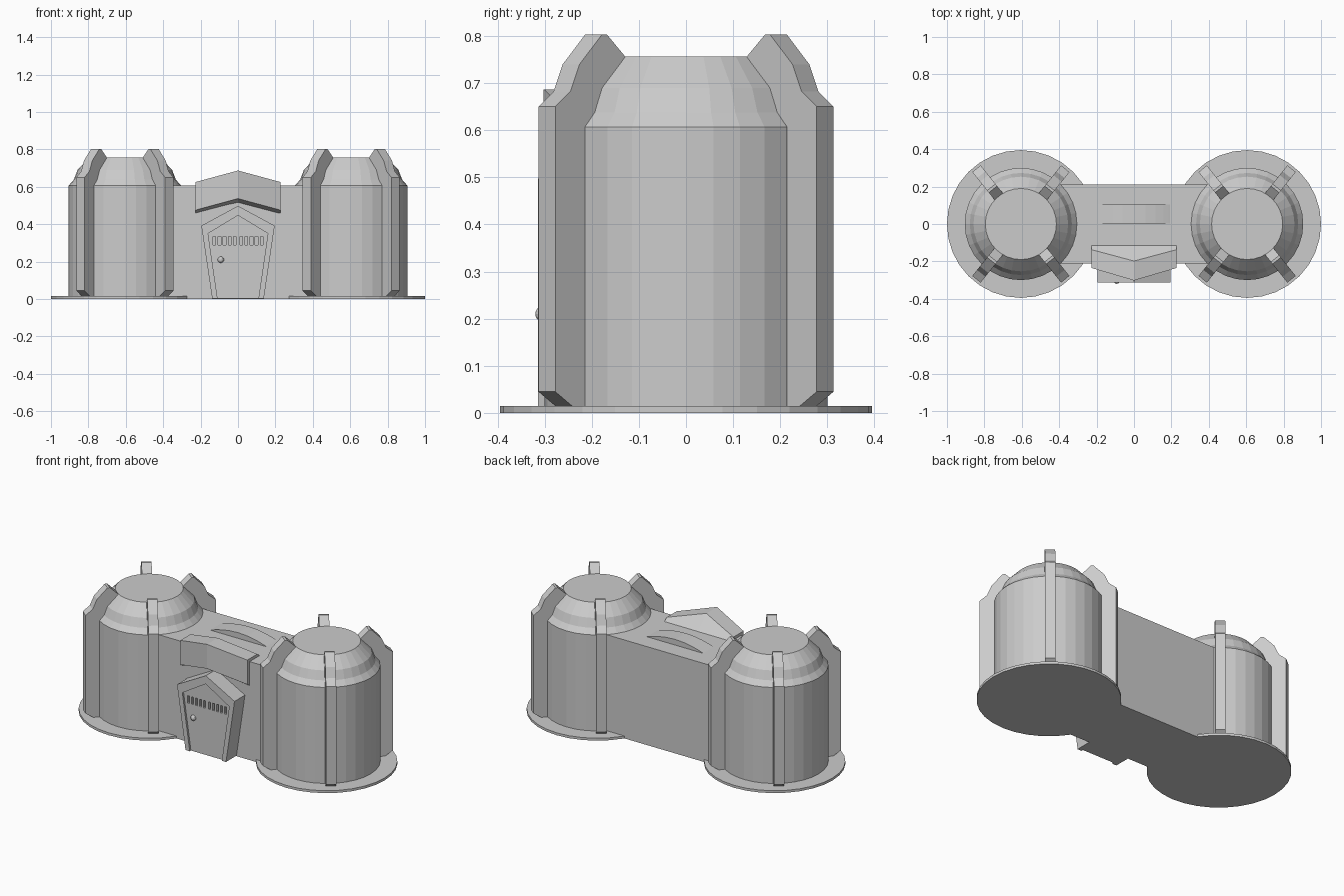
import bpy, bmesh, math
from mathutils import Vector

if "Cube" in bpy.data.objects:
    bpy.data.objects.remove(bpy.data.objects["Cube"])

TOWER_X = 0.605
SEG = 32


def make(name, verts, faces):
    me = bpy.data.meshes.new(name)
    me.from_pydata([tuple(v) for v in verts], [], faces)
    bm = bmesh.new()
    bm.from_mesh(me)
    bmesh.ops.recalc_face_normals(bm, faces=bm.faces)
    bm.to_mesh(me)
    bm.free()
    ob = bpy.data.objects.new(name, me)
    bpy.context.collection.objects.link(ob)
    return ob


def loft(name, rings):
    """Skin closed rings of equal length and cap both ends."""
    n = len(rings[0])
    faces = [(k*n + i, k*n + (i+1) % n, (k+1)*n + (i+1) % n, (k+1)*n + i)
             for k in range(len(rings) - 1) for i in range(n)]
    faces += [tuple(range(n)), tuple(range((len(rings)-1)*n, len(rings)*n))]
    return make(name, [v for r in rings for v in r], faces)


def lathe(name, profile, cx):
    return loft(name, [[(cx + r*math.cos(2*math.pi*i/SEG), r*math.sin(2*math.pi*i/SEG), z)
                        for i in range(SEG)] for r, z in profile])


def prism_y(name, outline, y0, y1):
    return loft(name, [[(x, y, z) for x, z in outline] for y in (y0, y1)])


def cut(target, cutter):
    m = target.modifiers.new("cut", 'BOOLEAN')
    m.operation, m.solver, m.object = 'DIFFERENCE', 'EXACT', cutter
    cutter.hide_render = True
    cutter.hide_viewport = True


# towers: base disc, domed drum and four buttress fins each
dome = [(0.30, 0.01), (0.30, 0.607), (0.273, 0.638), (0.253, 0.69), (0.19, 0.757)]
fin = [(0.17, 0.012), (0.329, 0.012), (0.379, 0.045), (0.379, 0.65), (0.338, 0.682),
       (0.313, 0.74), (0.252, 0.803), (0.238, 0.803), (0.187, 0.755), (0.17, 0.74)]
FIN_ANGLE, FIN_HALF = math.radians(51.2), 0.0285
for side, s in (("left", -1), ("right", 1)):
    cx = s * TOWER_X
    lathe(f"{side}_base_disc", [(0.395, 0), (0.395, 0.015)], cx)
    lathe(f"{side}_tower", dome, cx)
    for k, a in enumerate((FIN_ANGLE, math.pi - FIN_ANGLE, math.pi + FIN_ANGLE, -FIN_ANGLE)):
        d = Vector((math.cos(a), math.sin(a), 0))
        t = Vector((-d.y, d.x, 0)) * FIN_HALF
        c = Vector((cx, 0, 0))
        loft(f"{side}_fin_{k}", [[c + d*r + t*w + Vector((0, 0, z)) for r, z in fin]
                                 for w in (-1, 1)])

# connecting hall
prism_y("hall", [(-0.45, 0), (0.45, 0), (0.45, 0.607), (-0.45, 0.607)], -0.212, 0.212)

# shallow arched roof vent
N = 10
arc = [(0.195*math.cos(math.pi*i/N), 0.606 + 0.036*(1 - math.cos(math.pi*i/N)**2))
       for i in range(N + 1)]
prism_y("roof_vent", arc, 0.003, 0.105)

# canopy: gabled, with a prow front and sloped back
edge = [(-0.107, 0.60), (-0.137, 0.625), (-0.235, 0.625), (-0.235, 0.475),
        (-0.205, 0.455), (-0.107, 0.455)]
mid = [(-0.107, 0.60), (-0.198, 0.687), (-0.302, 0.687), (-0.302, 0.537),
       (-0.205, 0.515), (-0.107, 0.515)]
loft("door_canopy", [[(x, y, z) for y, z in sec]
                     for x, sec in ((-0.228, edge), (0, mid), (0.228, edge))])


# doorway block with a recessed door and vent slots
def coffin(bottom, shoulder, shoulder_z, peak, z0):
    return [(-bottom, z0), (bottom, z0), (shoulder, shoulder_z), (0, peak), (-shoulder, shoulder_z)]


door = prism_y("doorway", coffin(0.138, 0.196, 0.392, 0.498, 0.003), -0.2, -0.314)
cut(door, prism_y("door_recess_cutter", coffin(0.106, 0.16, 0.35, 0.447, -0.02), -0.302, -0.4))
verts, faces = [], []
for s in (-1, 1):
    for i in range(5):
        x, b = s*(0.018 + 0.027*i), len(verts)
        verts += [(x + dx, y, z) for y in (-0.285, -0.35)
                  for dx, z in ((-0.007, 0.29), (0.007, 0.29), (0.007, 0.335), (-0.007, 0.335))]
        faces += [tuple(b + j for j in f) for f in
                  ((0, 1, 2, 3), (4, 5, 6, 7), (0, 1, 5, 4), (1, 2, 6, 5), (2, 3, 7, 6), (3, 0, 4, 7))]
cut(door, make("vent_slot_cutter", verts, faces))

# door knob
bpy.ops.mesh.primitive_uv_sphere_add(segments=12, ring_count=8, radius=0.017,
                                     location=(-0.092, -0.303, 0.21))
bpy.context.object.name = "door_knob"
